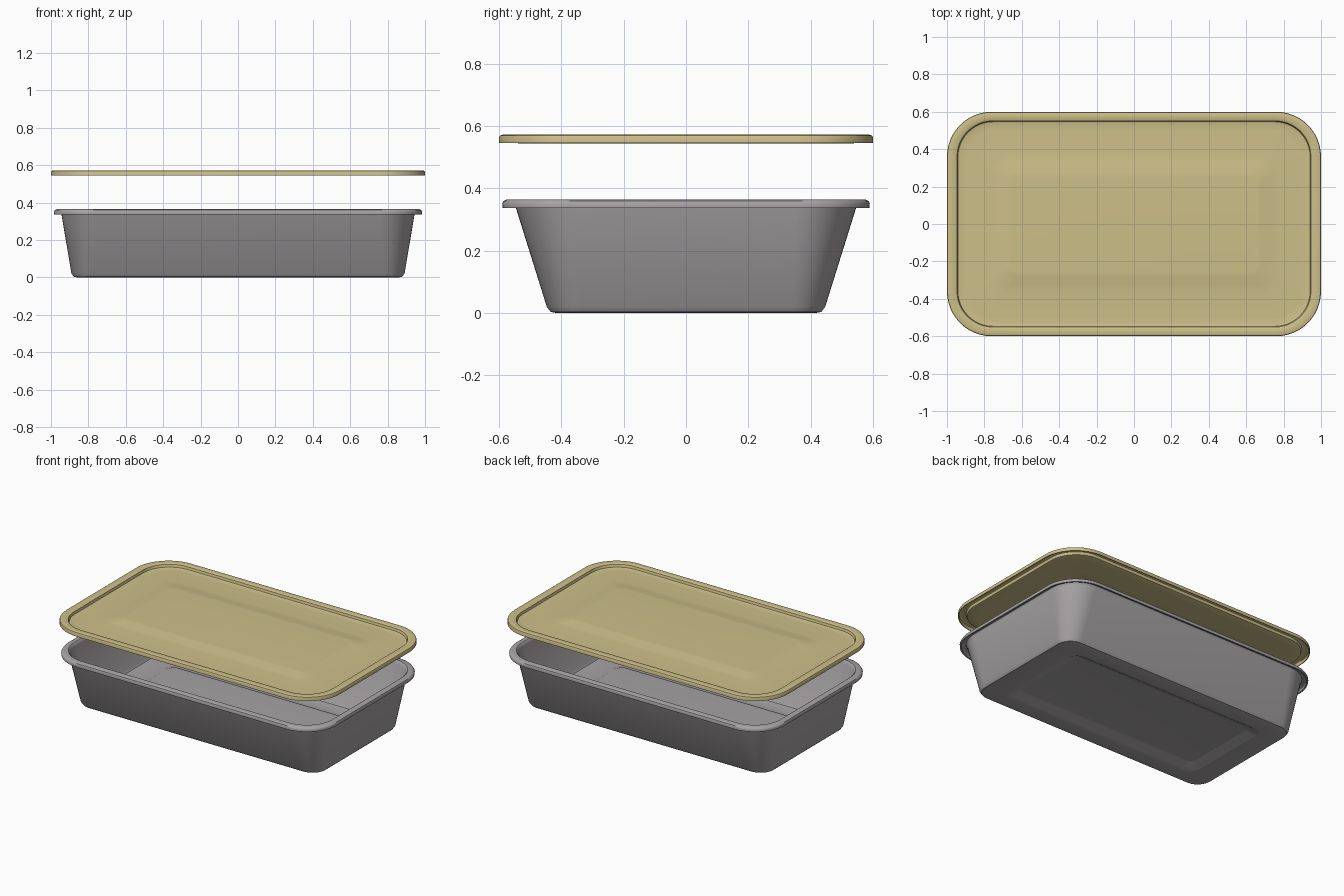
import bpy, bmesh, math

cube = bpy.data.objects.get("Cube")
if cube:
    bpy.data.objects.remove(cube, do_unlink=True)

CORNER_STEPS = 12


def material(name, rgb):
    mat = bpy.data.materials.new(name)
    mat.use_nodes = True
    mat.diffuse_color = (*rgb, 1)
    bsdf = mat.node_tree.nodes["Principled BSDF"]
    bsdf.inputs["Base Color"].default_value = (*rgb, 1)
    bsdf.inputs["Roughness"].default_value = 0.6
    return mat


def ring(bm, hx, hy, r, z):
    """Rounded rectangle of vertices with half sizes hx, hy and corner radius r."""
    verts = []
    corners = [(1, 1), (-1, 1), (-1, -1), (1, -1)]
    for q, (sx, sy) in enumerate(corners):
        for i in range(CORNER_STEPS + 1):
            a = math.pi / 2 * (q + i / CORNER_STEPS)
            verts.append(bm.verts.new((sx * (hx - r) + r * math.cos(a),
                                       sy * (hy - r) + r * math.sin(a), z)))
    return verts


def pressed_sheet(name, sections, thickness, mat):
    """Loft sections from the centre panel outward, then thicken downward."""
    bm = bmesh.new()
    rings = [ring(bm, *s) for s in sections]
    bm.faces.new(rings[0])
    n = len(rings[0])
    for a, b in zip(rings, rings[1:]):
        for i in range(n):
            j = (i + 1) % n
            bm.faces.new((a[i], b[i], b[j], a[j]))
    mesh = bpy.data.meshes.new(name)
    bm.to_mesh(mesh)
    bm.free()
    obj = bpy.data.objects.new(name, mesh)
    bpy.context.collection.objects.link(obj)
    mesh.materials.append(mat)
    bpy.ops.object.select_all(action='DESELECT')
    obj.select_set(True)
    bpy.context.view_layer.objects.active = obj
    solid = obj.modifiers.new("thickness", 'SOLIDIFY')
    solid.thickness = thickness
    solid.offset = -1
    solid.use_even_offset = True
    bpy.ops.object.modifier_apply(modifier=solid.name)
    bpy.ops.object.shade_smooth_by_angle(angle=math.radians(40))
    return obj


grey = material("warm grey plastic", (0.39, 0.37, 0.38))
tan = material("pale tan plastic", (0.61, 0.52, 0.25))

# Tray: raised floor panel, floor, tapered walls and rolled lip
pressed_sheet("tray", [
    (0.66, 0.26, 0.04, 0.038),
    (0.68, 0.28, 0.05, 0.036),
    (0.73, 0.32, 0.07, 0.012),
    (0.75, 0.34, 0.08, 0.010),
    (0.855, 0.415, 0.08, 0.010),
    (0.872, 0.429, 0.09, 0.013),
    (0.881, 0.438, 0.10, 0.025),
    (0.935, 0.538, 0.18, 0.345),
    (0.938, 0.543, 0.18, 0.358),
    (0.946, 0.551, 0.19, 0.365),
    (0.970, 0.575, 0.21, 0.365),
    (0.981, 0.586, 0.22, 0.360),
    (0.985, 0.590, 0.22, 0.351),
    (0.984, 0.589, 0.22, 0.338),
], 0.010, grey)

# Lid: raised centre panel, shallow field, stepped groove and turned-down rim
pressed_sheet("lid", [
    (0.66, 0.26, 0.04, 0.566),
    (0.68, 0.28, 0.05, 0.565),
    (0.73, 0.33, 0.07, 0.554),
    (0.77, 0.37, 0.09, 0.552),
    (0.90, 0.505, 0.17, 0.550),
    (0.932, 0.537, 0.18, 0.550),
    (0.942, 0.547, 0.19, 0.553),
    (0.946, 0.551, 0.19, 0.569),
    (0.952, 0.557, 0.19, 0.573),
    (0.988, 0.588, 0.23, 0.573),
    (0.997, 0.597, 0.235, 0.570),
    (1.0, 0.600, 0.24, 0.565),
    (1.0, 0.600, 0.24, 0.546),
], 0.005, tan)
